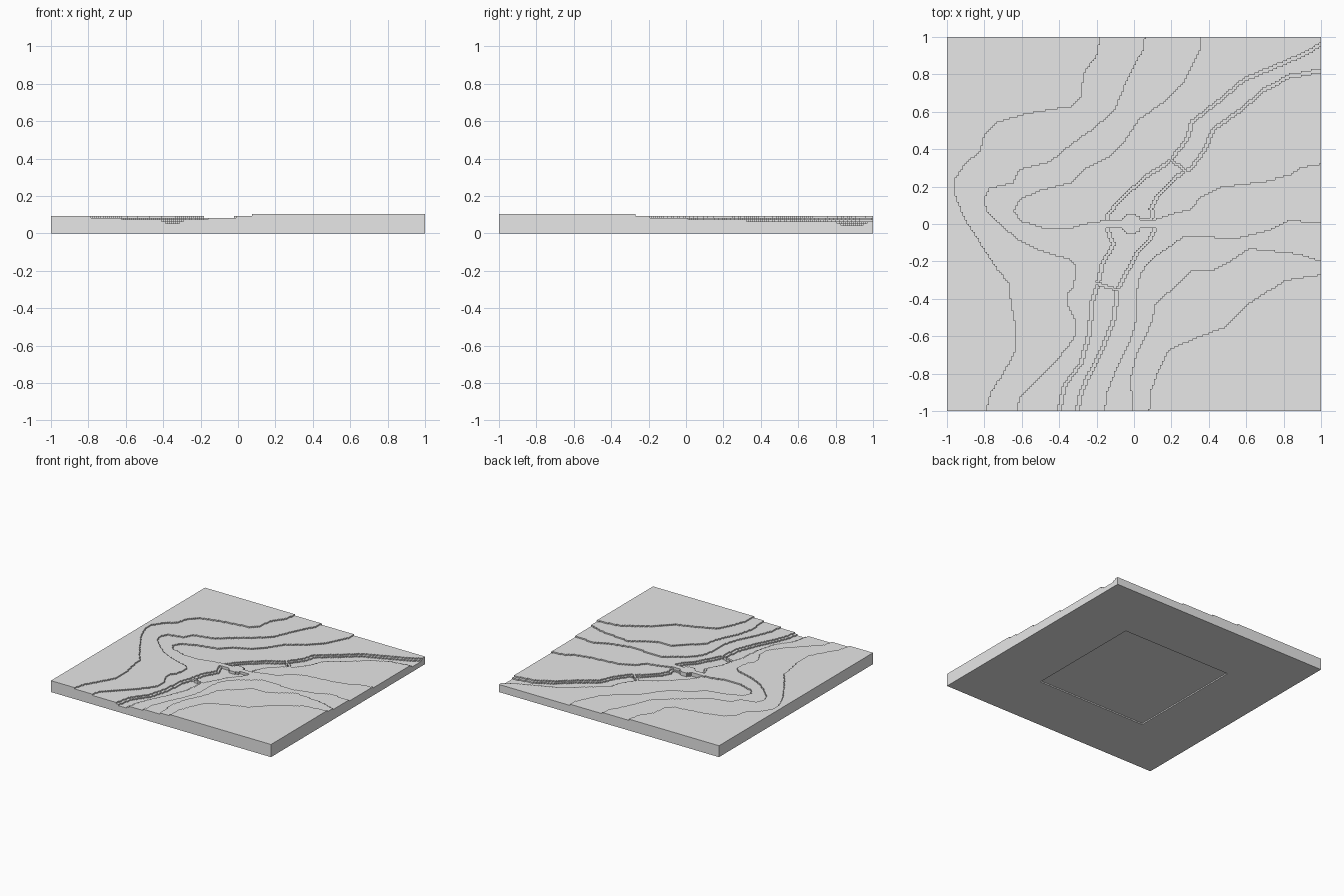
import bpy
import bmesh
from mathutils import Vector

default_cube = bpy.data.objects.get("Cube")
if default_cube:
    bpy.data.objects.remove(default_cube, do_unlink=True)

CELLS = 186
SIZE = 2 / CELLS
STEP = 0.0104
PLAIN = 6 * STEP
RECESS = 0.5
RECESS_DEPTH = 0.01

# Contour lines of the terraces, west to east
west_high = [(-.18, 1), (-.2, .9), (-.27, .8), (-.28, .68), (-.33, .63), (-.58, .59),
             (-.74, .54), (-.8, .47), (-.82, .39), (-.91, .31), (-.96, .23), (-.95, .14),
             (-.9, .02), (-.84, -.07), (-.75, -.21), (-.67, -.32), (-.66, -.41),
             (-.64, -.51), (-.63, -.62), (-.64, -.69), (-.7, -.8), (-.76, -.9), (-.79, -1)]
west_low = [(.06, 1), (.05, .93), (-.01, .82), (-.07, .69), (-.1, .61), (-.23, .5),
            (-.34, .42), (-.45, .33), (-.61, .29), (-.65, .22), (-.77, .19), (-.8, .13),
            (-.78, .07), (-.72, 0), (-.61, -.09), (-.5, -.14), (-.34, -.19), (-.31, -.23),
            (-.32, -.33), (-.35, -.37), (-.35, -.44), (-.31, -.52), (-.31, -.59),
            (-.36, -.67), (-.48, -.8), (-.61, -.93), (-.63, -1)]
valley = [(.36, 1), (.35, .93), (.27, .76), (.17, .66), (.03, .56), (-.05, .44),
          (-.13, .36), (-.25, .3), (-.33, .22), (-.5, .18), (-.61, .13), (-.64, .07),
          (-.61, .02), (-.48, -.02), (-.34, -.02), (-.23, .01), (-.15, .02), (.12, .03),
          (.22, .06), (.3, .08), (.36, .15), (.46, .2), (.7, .23), (.83, .26),
          (.89, .3), (1, .32)]
east_low = [(1, .01), (.83, .02), (.73, -.03), (.57, -.07), (.49, -.08), (.38, -.06),
            (.27, -.06), (.19, -.12), (.09, -.19), (.03, -.27), (.01, -.38), (.01, -.51),
            (-.02, -.62), (-.1, -.78), (-.15, -.91), (-.16, -1)]
east_mid = [(1, -.2), (.89, -.16), (.62, -.13), (.51, -.2), (.41, -.25), (.3, -.25),
            (.2, -.35), (.11, -.43), (.1, -.5), (.07, -.58), (.01, -.7), (-.02, -.82),
            (-.01, -1)]
east_high = [(1, -.27), (.81, -.3), (.62, -.42), (.49, -.55), (.33, -.61), (.19, -.67),
             (.13, -.78), (.09, -.89), (.08, -1)]

# River banks
left_bank = [(-.41, -1), (-.38, -.86), (-.29, -.74), (-.25, -.59), (-.23, -.4), (-.2, -.31),
             (-.18, -.22), (-.12, -.11), (-.15, -.03), (-.15, .05), (-.07, .14), (.06, .26),
             (.19, .34), (.27, .45), (.3, .55), (.43, .65), (.59, .78), (.78, .86),
             (.94, .93), (1, .97)]
right_bank = [(1, .81), (.83, .78), (.7, .71), (.57, .6), (.43, .5), (.39, .4), (.31, .29),
              (.22, .24), (.14, .16), (.1, .08), (.12, .01), (.11, -.06), (.03, -.15),
              (-.02, -.24), (-.08, -.35), (-.1, -.51), (-.15, -.64), (-.23, -.8),
              (-.28, -.93), (-.29, -1)]

west_corners = [(-1, -1), (-1, 1)]
terraces = [west_high + west_corners, west_low + west_corners,
            valley + [(1, -1)] + west_corners]
terraces += [line + [(1, -1)] for line in (east_low, east_mid, east_high)]
river = left_bank + right_bank

# Crossings over the river: ends, half width
crossings = [((-.22, -.31), (-.08, -.355), .008),
             ((.19, .35), (.29, .27), .008),
             ((-.16, 0), (.13, 0), .018)]
island = Vector((-.013, 0))
ISLAND_RADIUS = 0.055


def centre(i):
    return -1 + (i + 0.5) * SIZE


def cells_inside(polygon):
    """Grid cells whose centres lie in the polygon, found row by row."""
    inside = set()
    for j in range(CELLS):
        y = centre(j)
        hits = []
        for (ax, ay), (bx, by) in zip(polygon, polygon[1:] + polygon[:1]):
            if (ay > y) != (by > y):
                hits.append(ax + (y - ay) * (bx - ax) / (by - ay))
        for i in range(CELLS):
            if sum(h < centre(i) for h in hits) % 2:
                inside.add((i, j))
    return inside


def near_segment(p, a, b, reach):
    a, b = Vector(a), Vector(b)
    t = max(0, min(1, (p - a).dot(b - a) / (b - a).length_squared))
    return (p - a.lerp(b, t)).length < reach


# Height of every cell: terraces up, river bed and ledge down
terrace_cells = [cells_inside(t) for t in terraces]
river_cells = cells_inside(river)


def clamp(i):
    return max(0, min(CELLS - 1, i))


def cell_height(i, j):
    ground = PLAIN + STEP * sum((i, j) in t for t in terrace_cells)
    if (i, j) not in river_cells:
        return ground
    p = Vector((centre(i), centre(j)))
    if (p - island).length < ISLAND_RADIUS:
        return PLAIN + STEP
    if any(near_segment(p, *c) for c in crossings):
        return ground
    around = [(2, 0), (-2, 0), (0, 2), (0, -2), (1, 1), (1, -1), (-1, 1), (-1, -1)]
    deep = all((clamp(i + a), clamp(j + b)) in river_cells for a, b in around)
    return ground - STEP * (2 if deep else 1)


height = {(i, j): cell_height(i, j) for i in range(CELLS) for j in range(CELLS)}

# Cell tops, with risers wherever neighbouring heights differ
bm = bmesh.new()


def quad(*corners):
    bm.faces.new([bm.verts.new(c) for c in corners])


for i in range(CELLS + 1):
    for j in range(CELLS + 1):
        x, y = -1 + i * SIZE, -1 + j * SIZE
        h = height.get((i, j), 0)
        west, south = height.get((i - 1, j), 0), height.get((i, j - 1), 0)
        if h:
            quad((x, y, h), (x + SIZE, y, h), (x + SIZE, y + SIZE, h), (x, y + SIZE, h))
        if abs(h - west) > STEP / 2:
            quad((x, y, west), (x, y, h), (x, y + SIZE, h), (x, y + SIZE, west))
        if abs(h - south) > STEP / 2:
            quad((x, y, south), (x + SIZE, y, south), (x + SIZE, y, h), (x, y, h))

# Underside: flat rim around a shallow square recess


def square(r, z):
    return [(-r, -r, z), (r, -r, z), (r, r, z), (-r, r, z)]


outer, lip, roof = square(1, 0), square(RECESS, 0), square(RECESS, RECESS_DEPTH)
for k in range(4):
    n = (k + 1) % 4
    quad(outer[n], outer[k], lip[k], lip[n])
    quad(lip[n], lip[k], roof[k], roof[n])
quad(*reversed(roof))
bmesh.ops.remove_doubles(bm, verts=bm.verts, dist=SIZE / 100)

mesh = bpy.data.meshes.new("terraced_land")
bm.to_mesh(mesh)
bm.free()
land = bpy.data.objects.new("terraced_land", mesh)
bpy.context.collection.objects.link(land)

# Plain grey material
grey = bpy.data.materials.new("plain_grey")
grey.use_nodes = True
colour = (0.8, 0.8, 0.8, 1)
grey.diffuse_color = colour
grey.node_tree.nodes["Principled BSDF"].inputs["Base Color"].default_value = colour
mesh.materials.append(grey)
